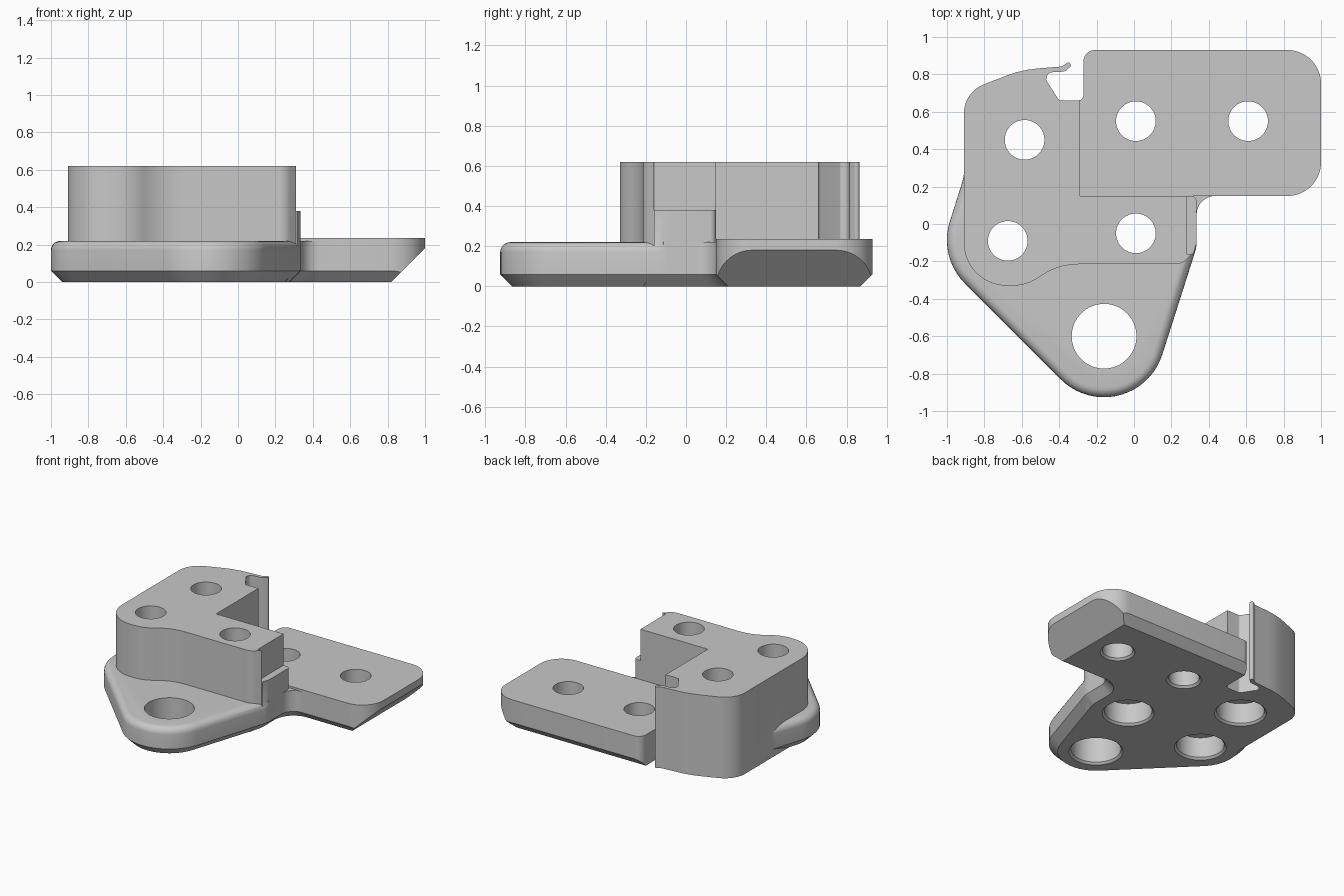
import bpy, bmesh, math
from mathutils import Vector

if "Cube" in bpy.data.objects:
    bpy.data.objects.remove(bpy.data.objects["Cube"])

grey = bpy.data.materials.new("plain grey")
grey.use_nodes = True
grey.diffuse_color = (0.58, 0.58, 0.58, 1)
grey.node_tree.nodes["Principled BSDF"].inputs["Base Color"].default_value = (0.58, 0.58, 0.58, 1)


def rounded(corners):
    """Turn (x, y, radius) corners into an outline with circular fillets."""
    out = []
    n = len(corners)
    for i, (x, y, r) in enumerate(corners):
        p = Vector((x, y, 0))
        if r == 0:
            out.append(p)
            continue
        a = (Vector((*corners[i - 1][:2], 0)) - p).normalized()
        b = (Vector((*corners[(i + 1) % n][:2], 0)) - p).normalized()
        half = (math.pi - a.angle(b)) / 2
        t = r * math.tan(half)
        centre = p + (a + b).normalized() * (r / math.cos(half))
        start, end = p + a * t - centre, p + b * t - centre
        steps = max(3, int(math.degrees(2 * half) / 6))
        for k in range(steps + 1):
            f = k / steps
            blend = start * math.sin((1 - f) * 2 * half) + end * math.sin(f * 2 * half)
            out.append(centre + blend / math.sin(2 * half))
    return out


def inset(points, amount):
    """Move each outline point inward; amount is a function of the point."""
    n = len(points)
    area = sum(points[i - 1].cross(points[i]).z for i in range(n))
    side = 1 if area > 0 else -1
    out = []
    for i, p in enumerate(points):
        d1 = (p - points[i - 1]).normalized()
        d2 = (points[(i + 1) % n] - p).normalized()
        n1, n2 = (Vector((-d.y, d.x, 0)) * side for d in (d1, d2))
        m = (n1 + n2).normalized()
        out.append(p + m * amount(p) / max(0.5, m.dot(n1)))
    return out


def loft(name, rings, cuts=()):
    """Solid through stacked (outline, z) rings, trimmed by (point, normal) planes."""
    bm = bmesh.new()
    rows = [[bm.verts.new((p.x, p.y, z)) for p in pts] for pts, z in rings]
    n = len(rows[0])
    for lo, hi in zip(rows, rows[1:]):
        for i in range(n):
            j = (i + 1) % n
            bm.faces.new((lo[i], lo[j], hi[j], hi[i]))
    bm.faces.new(rows[0][::-1])
    bm.faces.new(rows[-1])
    for point, normal in cuts:
        bmesh.ops.bisect_plane(bm, geom=bm.verts[:] + bm.edges[:] + bm.faces[:],
                               plane_co=point, plane_no=normal, clear_outer=True)
        bmesh.ops.holes_fill(bm, edges=[e for e in bm.edges if e.is_boundary], sides=0)
    bmesh.ops.remove_doubles(bm, verts=bm.verts[:], dist=0.0002)
    bmesh.ops.recalc_face_normals(bm, faces=bm.faces[:])
    mesh = bpy.data.meshes.new(name)
    bm.to_mesh(mesh)
    bm.free()
    mesh.materials.append(grey)
    ob = bpy.data.objects.new(name, mesh)
    bpy.context.collection.objects.link(ob)
    return ob


def combine(target, other, operation):
    bpy.context.view_layer.objects.active = target
    mod = target.modifiers.new(operation.lower(), 'BOOLEAN')
    mod.operation, mod.solver, mod.object = operation, 'EXACT', other
    bpy.ops.object.modifier_apply(modifier=mod.name)
    bpy.data.objects.remove(other)


# Flange: chamfered below, rounded along its upper rim
flange_outline = rounded([
    (-0.5, 0.45, 0), (-0.9, 0.45, 0), (-0.91, 0.25, 0.25), (-1.045, -0.177, 0.327),
    (-0.012, -1.21, 0.327), (0.335, -0.123, 0.2), (0.335, 0.15, 0.1),
    (0.6, 0.15, 0), (0.6, 0.4, 0)])


def below(p):
    return 0 if p.x < 0 and p.y > 0.3 else 0.06


def above(p):
    return 0 if p.y > 0.3 or (p.x > 0 and p.y > -0.12) else 0.05


rings = [(inset(flange_outline, below), 0), (flange_outline, 0.06)]
for k in range(6):
    a = k / 5 * math.pi / 2
    rings.append((inset(flange_outline, lambda p: above(p) * (1 - math.cos(a))),
                  0.17 + 0.05 * math.sin(a)))
bracket = loft("bracket", rings)

# Wing: flat plate with a steep chamfer under its outer end
wing_outline = rounded([
    (-0.38, 0.15, 0), (1, 0.15, 0.18), (1, 0.93, 0.18), (-0.27, 0.93, 0.06),
    (-0.27, 0.66, 0.03), (-0.38, 0.66, 0)])
wing = loft("wing", [(wing_outline, 0), (wing_outline, 0.235)],
            [((0.82, 0, 0), (1, 0, -1)), ((0, 0.87, 0), (0, 1, -1)),
             ((0, 0.21, 0), (0, -1, -1))])

# Tall block with a thin curled lip beside the notch
block_outline = rounded([
    (-0.29, 0.15, 0), (0.28, 0.15, 0), (0.28, -0.16, 0), (0.31, -0.16, 0),
    (0.255, -0.215, 0.08), (-0.41, -0.215, 0.35), (-0.57, -0.33, 0.25),
    (-0.91, -0.33, 0.23), (-0.91, 0.705, 0.17), (-0.6, 0.825, 0.6),
    (-0.385, 0.842, 0.03), (-0.345, 0.87, 0.012), (-0.335, 0.845, 0.012),
    (-0.37, 0.815, 0.03), (-0.46, 0.81, 0.03), (-0.47, 0.77, 0.01),
    (-0.4, 0.66, 0.02), (-0.29, 0.66, 0)])
trim = [((0.25, 0, 0), (1, 0, -1))]
block = loft("block", [(block_outline, 0), (block_outline, 0.62)], trim)

# Low step on the side of the block
step_outline = rounded([
    (-0.2, -0.16, 0), (0.318, -0.16, 0), (0.335, -0.1, 0.1),
    (0.335, 0.15, 0.03), (-0.2, 0.15, 0)])
step = loft("step", [(step_outline, 0), (step_outline, 0.38)], trim)

for part in (wing, block, step):
    combine(bracket, part, 'UNION')


# Screw holes: plain in the wing, counterbored from below in the block
def hole(x, y, profile):
    def circle(r):
        return [Vector((x + r * math.cos(k * math.tau / 64),
                        y + r * math.sin(k * math.tau / 64), 0)) for k in range(64)]
    combine(bracket, loft("hole_cutter", [(circle(r), z) for r, z in profile]), 'DIFFERENCE')


def plain(r):
    return [(r + 0.025, -0.01), (r, 0.015), (r, 0.8)]


stepped = [(0.19, -0.01), (0.165, 0.015), (0.165, 0.17), (0.106, 0.17), (0.106, 0.8)]
for x in (0.01, 0.61):
    hole(x, 0.55, plain(0.106))
for x, y in ((-0.585, 0.45), (-0.675, -0.09), (0.01, -0.05)):
    hole(x, y, stepped)
hole(-0.16, -0.6, plain(0.173))

# Smooth curves, sharp edges
bpy.ops.object.select_all(action='DESELECT')
bracket.select_set(True)
bpy.context.view_layer.objects.active = bracket
bpy.ops.object.shade_smooth_by_angle(angle=math.radians(28))
